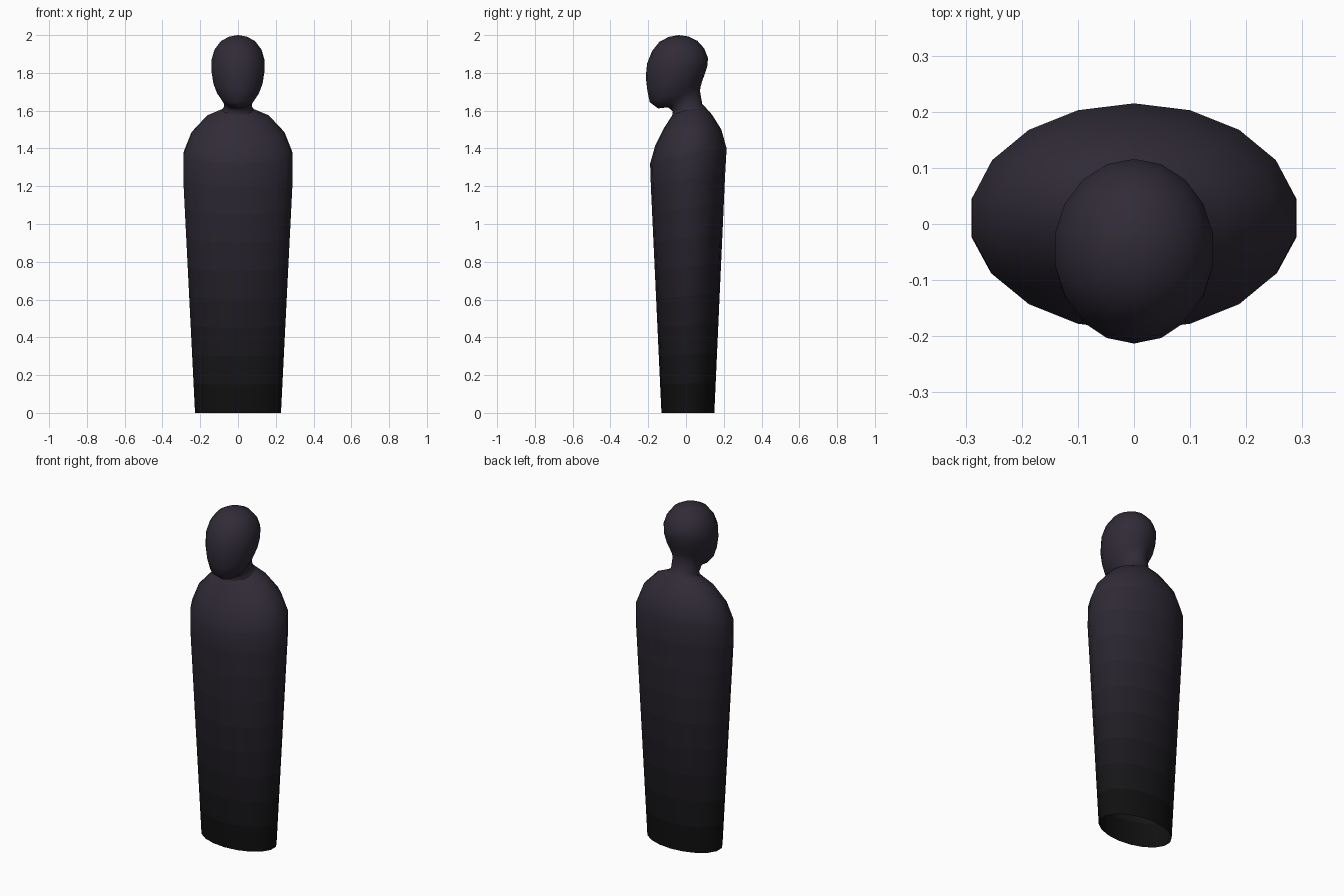
import bpy, bmesh
from math import sin, cos, tau

if "Cube" in bpy.data.objects:
    bpy.data.objects.remove(bpy.data.objects["Cube"])

SIDES = 18
BANDS = 10           # cloth darkens in steps towards the hem
LIGHT, DARK = (0.030, 0.024, 0.038), (0.005, 0.005, 0.005)


def cloth(t):
    m = bpy.data.materials.new(f"cloth_shade_{t:.2f}")
    m.diffuse_color = [d + (l - d) * t for l, d in zip(LIGHT, DARK)] + [1]
    m.use_nodes = True
    m.node_tree.nodes["Principled BSDF"].inputs["Base Color"].default_value = m.diffuse_color
    return m


shades = [cloth(i / (BANDS - 1)) for i in range(BANDS)]


def loft(name, rings, tip=None):
    """Skin tilted oval rings: (front y, front z, back y, back z, half width, side lift)."""
    bm = bmesh.new()
    loops = []
    for yf, zf, yb, zb, hx, lift in rings:
        loop = []
        for i in range(SIDES):
            a = tau * i / SIDES
            t = (1 - cos(a)) / 2
            loop.append(bm.verts.new((hx * sin(a), yf + (yb - yf) * t,
                                      zf + (zb - zf) * t + lift * sin(a) ** 2)))
        loops.append(loop)
    for lo, hi in zip(loops, loops[1:]):
        for i in range(SIDES):
            j = (i + 1) % SIDES
            bm.faces.new((lo[i], lo[j], hi[j], hi[i]))
    if tip:
        top = bm.verts.new(tip)
        for i in range(SIDES):
            bm.faces.new((loops[-1][i], loops[-1][(i + 1) % SIDES], top))
    for f in bm.faces:
        f.smooth = True
        z = f.calc_center_median().z
        f.material_index = min(BANDS - 1, int(z / 1.5 * BANDS))
    me = bpy.data.meshes.new(name)
    bm.normal_update()
    bm.to_mesh(me)
    bm.free()
    for m in shades:
        me.materials.append(m)
    ob = bpy.data.objects.new(name, me)
    bpy.context.collection.objects.link(ob)
    return ob


# Robe: straight taper, open at the hem, then rounded shoulders
hem, chest = (-.13, 0, .15, 0, .231, 0), (-.186, 1.2, .207, 1.26, .294, .01)
STEPS = 8
robe = [tuple(a + (b - a) * k / STEPS for a, b in zip(hem, chest)) for k in range(STEPS + 1)]
collar = (-.073, 1.575, .108, 1.612, .085, .012)
robe += [
    (-.19, 1.32, .215, 1.40, .292, .015),
    (-.163, 1.415, .187, 1.50, .25, .022),
    (-.115, 1.51, .137, 1.58, .165, .025),
    collar,
]
loft("robe", robe)

# Neck and head: rings tilt forward so the chin overhangs the neck
loft("head_and_neck", [
    collar,
    (-.070, 1.597, .086, 1.635, .076, 0),
    (-.095, 1.618, .074, 1.705, .077, 0),
    (-.148, 1.612, .078, 1.73, .089, 0),
    (-.192, 1.645, .085, 1.755, .112, 0),
    (-.205, 1.71, .098, 1.79, .132, 0),
    (-.213, 1.78, .114, 1.84, .142, 0),
    (-.206, 1.85, .116, 1.88, .143, 0),
    (-.18, 1.915, .096, 1.93, .126, 0),
    (-.14, 1.965, .06, 1.97, .092, 0),
    (-.09, 1.991, .012, 1.993, .047, 0),
], tip=(0, -.037, 2.0))
